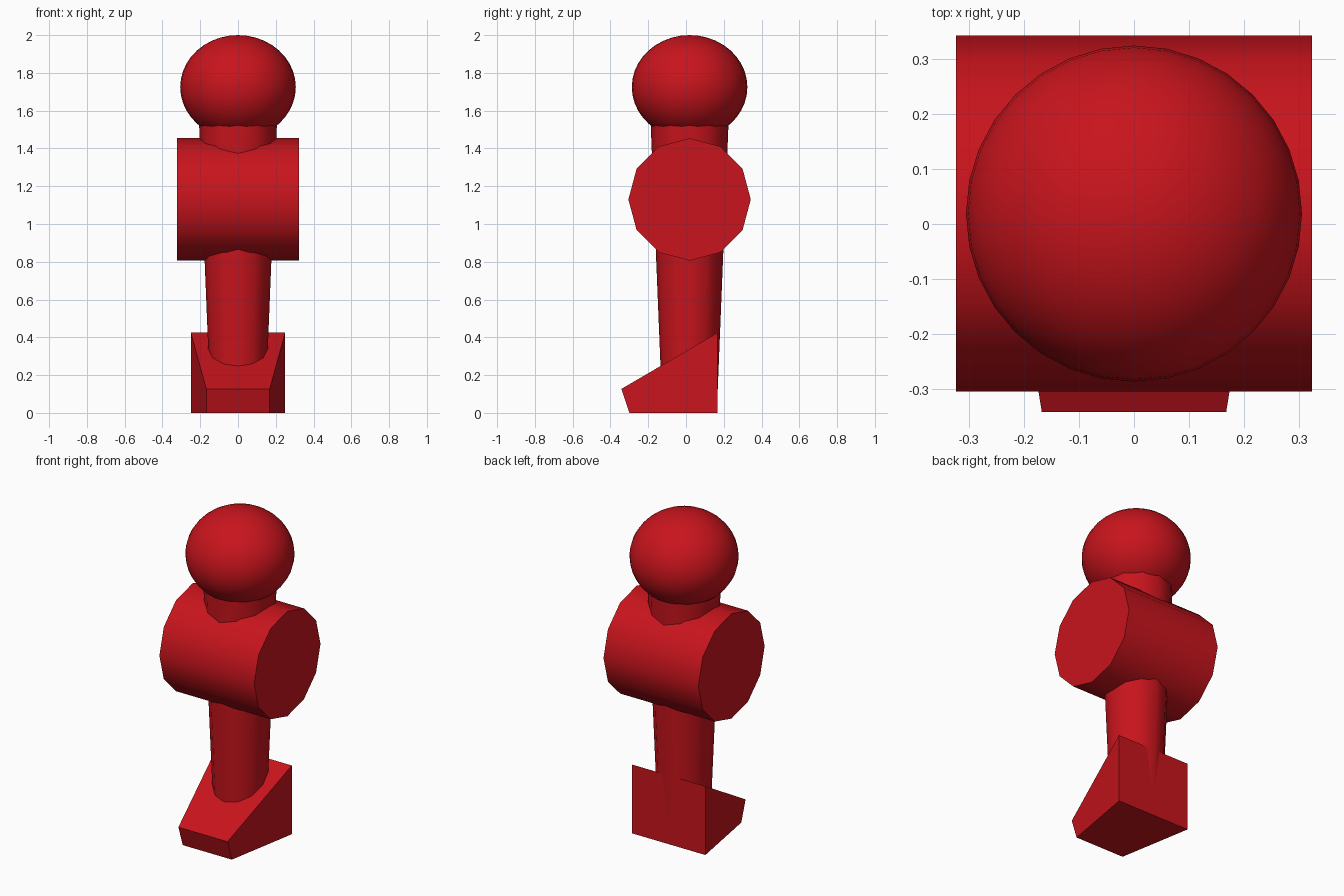
import bpy
import bmesh
import math

if "Cube" in bpy.data.objects:
    bpy.data.objects.remove(bpy.data.objects["Cube"])

YC = 0.019  # shared axis of head, body and leg

red = bpy.data.materials.new("red_plastic")
red.diffuse_color = (0.58, 0.007, 0.012, 1)
red.use_nodes = True
red.node_tree.nodes["Principled BSDF"].inputs["Base Color"].default_value = red.diffuse_color


def finish(obj, name, smooth_angle=None):
    obj.name = name
    obj.data.name = name
    obj.data.materials.append(red)
    if smooth_angle:
        bpy.ops.object.select_all(action='DESELECT')
        obj.select_set(True)
        bpy.context.view_layer.objects.active = obj
        bpy.ops.object.transform_apply(location=False, rotation=True, scale=True)
        bpy.ops.object.shade_smooth_by_angle(angle=math.radians(smooth_angle))
    return obj


# Head: slightly flattened ball
bpy.ops.mesh.primitive_uv_sphere_add(segments=32, ring_count=20, radius=1,
                                     location=(0, YC, 1.725))
bpy.context.object.scale = (0.306, 0.306, 0.275)
finish(bpy.context.object, "head", 60)

# Leg and neck: one tapered peg running through the body
z0, z1 = 0.1, 1.53
bpy.ops.mesh.primitive_cone_add(vertices=12, radius1=0.148, radius2=0.206,
                                depth=z1 - z0, location=(0, YC, (z0 + z1) / 2))
finish(bpy.context.object, "leg_and_neck", 40)

# Body: twelve-sided drum lying across x
bpy.ops.mesh.primitive_cylinder_add(vertices=12, radius=0.324, depth=0.648,
                                    location=(0, YC, 1.13),
                                    rotation=(0, math.pi / 2, 0))
finish(bpy.context.object, "body", 40)

# Foot: wedge side profile (y, z, half width), narrower at the toe
profile = [(-0.30, 0.0, 0.168), (0.168, 0.0, 0.25),
           (0.168, 0.425, 0.25), (-0.342, 0.127, 0.168)]
bm = bmesh.new()
left = [bm.verts.new((-w, y, z)) for y, z, w in profile]
right = [bm.verts.new((w, y, z)) for y, z, w in profile]
bm.faces.new(left)
bm.faces.new(right[::-1])
for i in range(4):
    j = (i + 1) % 4
    bm.faces.new((left[i], right[i], right[j], left[j]))
bmesh.ops.recalc_face_normals(bm, faces=bm.faces)
mesh = bpy.data.meshes.new("foot")
bm.to_mesh(mesh)
bm.free()
foot = bpy.data.objects.new("foot", mesh)
bpy.context.collection.objects.link(foot)
finish(foot, "foot")
